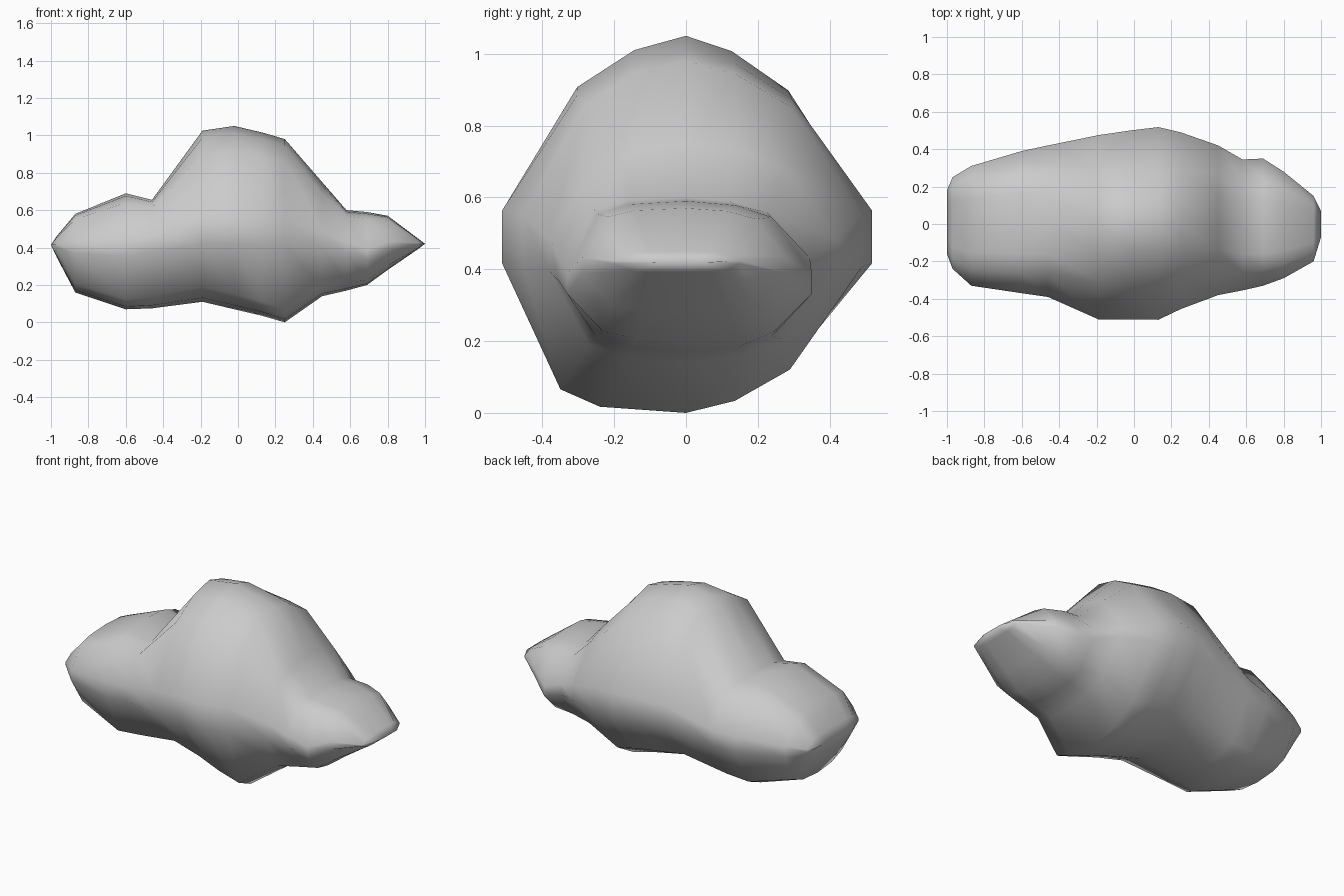
import bpy, bmesh
from math import cos, sin, radians

if "Cube" in bpy.data.objects:
    bpy.data.objects.remove(bpy.data.objects["Cube"])

# Angles of the corners in the upper and in the lower half of every section
ANGLES = [radians(a) for a in (0, 49, 69, 90, 111, 131, 180)]
# Cross-sections along the length: x, top, bottom, height of widest band, front y, back y,
# squareness of the top, of the lower front and of the lower back
SECTIONS = [
    (-1.00, .415, .415, .415, -.16, .18, 3, 3, 3),
    (-.97, .46, .35, .41, -.24, .25, 3, 3, 3),
    (-.87, .58, .16, .40, -.33, .31, 2.5, 2.2, 2.5),
    (-.60, .69, .07, .40, -.37, .39, 2.3, 2.8, 2.2),
    (-.46, .655, .075, .42, -.39, .42, 2.2, 2.5, 2),
    (-.19, 1.025, .11, .49, -.51, .475, 1.55, 1.9, 1.7),
    (-.02, 1.05, .07, .49, -.51, .50, 1.5, 2.1, 1.6),
    (.13, 1.015, .035, .49, -.512, .518, 1.5, 2.5, 1.55),
    (.25, .98, .00, .48, -.455, .49, 1.6, 3.2, 1.6),
    (.45, .75, .14, .44, -.38, .42, 1.9, 2.5, 1.9),
    (.58, .60, .17, .40, -.355, .345, 2.5, 2.4, 2.3),
    (.69, .59, .20, .36, -.33, .35, 2.7, 2.4, 2.4),
    (.80, .57, .28, .41, -.29, .28, 2.8, 2.4, 2.4),
    (.96, .45, .39, .42, -.20, .15, 2.8, 2.8, 2.8),
    (1.00, .42, .42, .42, -.07, .07, 3, 3, 3),
]


def power(v, n):
    """Superellipse coordinate for a sine or cosine."""
    return 0 if abs(v) < 1e-6 else abs(v) ** (2 / n) * (1 if v > 0 else -1)


def section(x, top, bottom, mid, front, back, n_top, n_front, n_back):
    """Closed ring: rounded top and bottom joined by a short upright band."""
    band = 0.075 * (top - bottom)
    points = []
    for half in (1, -1):
        for a in ANGLES:
            c, s = cos(a) * half, sin(a)
            n = n_back if c > 0 else n_front
            if half > 0:  # the upper front is fuller than the upper back
                n = n_top - (0.5 if x > 0.5 else 0) if c > 0 else n_top + 0.12
            y = power(c, n) * (back if c > 0 else -front)
            rise = (top - mid if half > 0 else mid - bottom) - band
            points.append((x, y, mid + half * (band + power(s, n) * rise)))
    return points


# Lofted rock body, closing to a ridge at both ends
bm = bmesh.new()
rings = [[bm.verts.new(p) for p in section(*row)] for row in SECTIONS]
for r0, r1 in zip(rings, rings[1:]):
    for i in range(len(r0)):
        j = (i + 1) % len(r0)
        bm.faces.new((r0[i], r0[j], r1[j], r1[i]))
# Weld the two halves of each end ring into one ridge
welds = {}
for ring in (rings[0], rings[-1]):
    half = len(ANGLES)
    for i in range(half):
        upper, lower = ring[i], ring[-1 - i]
        upper.co.y = lower.co.y = (upper.co.y + lower.co.y) / 2
        welds[lower] = upper
bmesh.ops.weld_verts(bm, targetmap=welds)
bmesh.ops.recalc_face_normals(bm, faces=bm.faces)
for f in bm.faces:
    f.smooth = True
mesh = bpy.data.meshes.new("rock")
bm.to_mesh(mesh)
bm.free()
rock = bpy.data.objects.new("rock", mesh)
bpy.context.collection.objects.link(rock)
